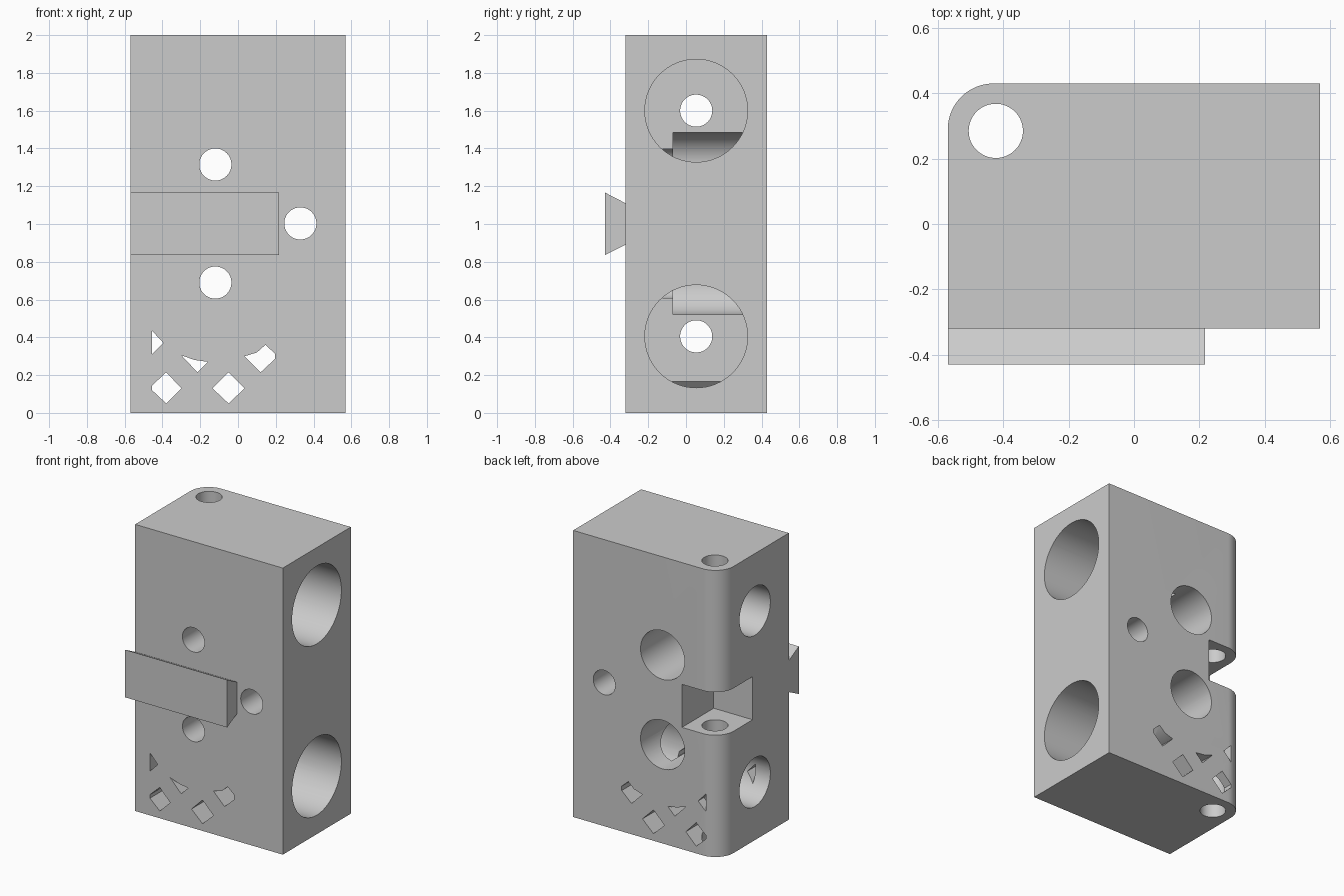
import bpy, bmesh
from math import sin, cos, pi, radians

cube = bpy.data.objects.get("Cube")
if cube:
    bpy.data.objects.remove(cube, do_unlink=True)

grey = bpy.data.materials.new("plain grey")
grey.use_nodes = True
grey.diffuse_color = (0.6, 0.6, 0.6, 1)
grey.node_tree.nodes["Principled BSDF"].inputs["Base Color"].default_value = (0.6, 0.6, 0.6, 1)


def arc(u, v, r, start=0, end=2 * pi, n=64):
    return [(u + r * cos(start + (end - start) * i / n),
             v + r * sin(start + (end - start) * i / n)) for i in range(n)]


def rect(u0, v0, u1, v1):
    return [(u0, v0), (u1, v0), (u1, v1), (u0, v1)]


def prism(name, profile, axis, lo, hi):
    """Extrude a flat profile along an axis from lo to hi."""
    place = {"x": lambda u, v, w: (w, u, v),
             "y": lambda u, v, w: (u, w, v),
             "z": lambda u, v, w: (u, v, w)}[axis]
    bm = bmesh.new()
    rings = [[bm.verts.new(place(u, v, w)) for u, v in profile] for w in (lo, hi)]
    for ring in rings:
        bm.faces.new(ring)
    n = len(profile)
    for i in range(n):
        j = (i + 1) % n
        bm.faces.new((rings[0][i], rings[0][j], rings[1][j], rings[1][i]))
    bmesh.ops.recalc_face_normals(bm, faces=bm.faces)
    mesh = bpy.data.meshes.new(name)
    bm.to_mesh(mesh)
    bm.free()
    mesh.materials.append(grey)
    obj = bpy.data.objects.new(name, mesh)
    bpy.context.collection.objects.link(obj)
    return obj


# Main block with one rounded upright edge
X, FRONT, BACK, R = 0.57, -0.32, 0.43, 0.14
outline = [(-X, FRONT), (X, FRONT), (X, BACK)]
outline += arc(-X + R, BACK - R, R, pi / 2, pi, 16) + [(-X, BACK - R)]
block = prism("block", outline, "z", 0, 2)

cutters = []


def cut(profile, axis, lo, hi):
    cutters.append(prism("cutter", profile, axis, lo, hi))


# Corner notch and the pin hole running through it
cut(rect(-0.8, 0.08, -0.27, 0.7), "z", 0.85, 1.15)
cut(arc(-0.423, 0.285, 0.083), "z", -0.1, 2.1)

# Sideways bores: wide from one side, counterbored from the other
for z in (0.405, 1.6):
    cut(arc(0.054, z, 0.272), "x", -0.1, 0.7)
    cut(arc(0.054, z, 0.17), "x", -0.7, -0.27)
    cut(arc(0.054, z, 0.085), "x", -0.4, 0.1)

# Bolt holes from front to back, two with counterbores
for x, z in ((-0.12, 0.69), (-0.12, 1.315), (0.33, 1.003)):
    cut(arc(x, z, 0.085), "y", -0.5, 0.6)
    if x < 0:
        cut(arc(x, z, 0.17), "y", -0.07, 0.6)

# Clipped lattice of openings at the bottom
lattice = [
    [(-0.455, 0.435), (-0.395, 0.37), (-0.455, 0.31)],
    [(-0.455, 0.145), (-0.38, 0.215), (-0.3, 0.13), (-0.38, 0.05), (-0.455, 0.12)],
    [(-0.135, 0.13), (-0.05, 0.215), (0.035, 0.13), (-0.05, 0.05)],
    [(-0.3, 0.305), (-0.23, 0.28), (-0.16, 0.27), (-0.215, 0.215)],
    [(0.035, 0.3), (0.1, 0.32), (0.145, 0.36), (0.195, 0.315), (0.195, 0.285), (0.12, 0.215)],
]
for shape in lattice:
    cut(shape, "y", -0.5, 0.6)

for cutter in cutters:
    cutter.hide_render = True
    mod = block.modifiers.new("cut", "BOOLEAN")
    mod.operation, mod.solver, mod.object = "DIFFERENCE", "EXACT", cutter

# Bake the cuts and drop the cutters
bpy.context.view_layer.update()
graph = bpy.context.evaluated_depsgraph_get()
baked = bpy.data.meshes.new_from_object(block.evaluated_get(graph))
block.modifiers.clear()
block.data = baked
for cutter in cutters:
    bpy.data.objects.remove(cutter, do_unlink=True)

# Dovetail rail on the front
rail = [(FRONT, 0.89), (FRONT, 1.11), (-0.43, 1.167), (-0.43, 0.835)]
prism("dovetail_rail", rail, "x", -X, 0.217)

bpy.ops.object.select_all(action="DESELECT")
block.select_set(True)
bpy.context.view_layer.objects.active = block
bpy.ops.object.shade_smooth_by_angle(angle=radians(30))
